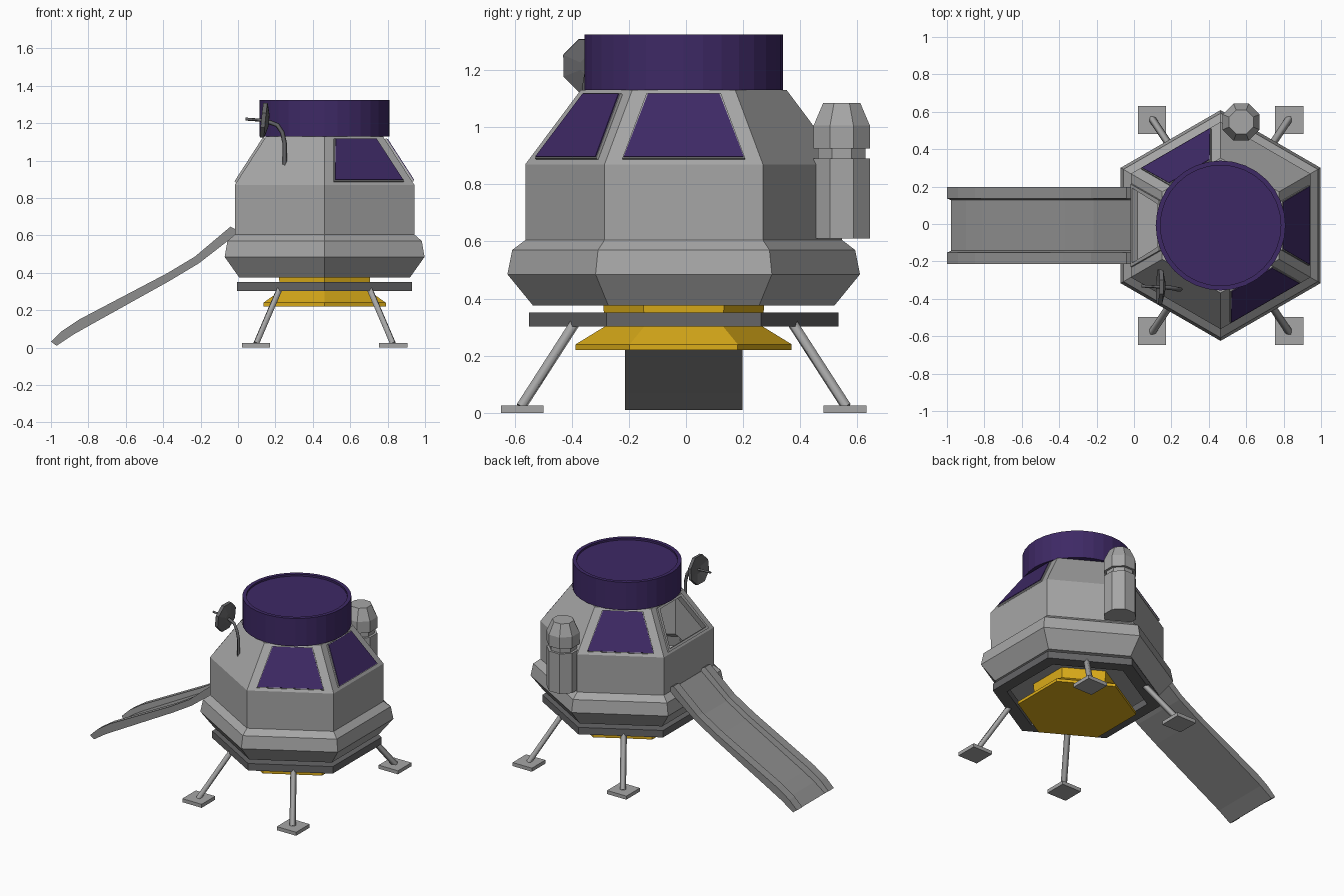
import bpy, bmesh, math
from mathutils import Vector, Matrix

if "Cube" in bpy.data.objects:
    bpy.data.objects.remove(bpy.data.objects["Cube"])

CX, CY = 0.463, -0.008          # axis of the cabin


def material(name, rgb):
    m = bpy.data.materials.new(name)
    m.diffuse_color = (*rgb, 1)
    m.use_nodes = True
    m.node_tree.nodes["Principled BSDF"].inputs["Base Color"].default_value = m.diffuse_color
    return m


LIGHT = material("light_grey", (0.38, 0.38, 0.38))
MID = material("mid_grey", (0.27, 0.27, 0.27))
DARK = material("dark_grey", (0.13, 0.13, 0.135))
PURPLE = material("deep_purple", (0.048, 0.022, 0.13))
GOLD = material("gold", (0.72, 0.42, 0.01))


def finish(name, bm, mat):
    bmesh.ops.remove_doubles(bm, verts=bm.verts, dist=0.0001)
    bmesh.ops.recalc_face_normals(bm, faces=bm.faces)
    me = bpy.data.meshes.new(name)
    bm.to_mesh(me)
    bm.free()
    me.materials.append(mat)
    ob = bpy.data.objects.new(name, me)
    bpy.context.collection.objects.link(ob)
    return ob


def loft(bm, rings, caps=True, loop=False, skip=()):
    """Join equal rings of points with quads."""
    vs = [[bm.verts.new(p) for p in r] for r in rings]
    n = len(vs[0])
    pairs = list(zip(vs, vs[1:])) + ([(vs[-1], vs[0])] if loop else [])
    for i, (a, b) in enumerate(pairs):
        for k in range(n):
            if (i, k) not in skip:
                bm.faces.new((a[k], a[(k + 1) % n], b[(k + 1) % n], b[k]))
    if caps:
        bm.faces.new(vs[0])
        bm.faces.new(vs[-1])


def turned(profile, n, rot):
    return [[Vector((r * math.cos(rot + math.tau * k / n), r * math.sin(rot + math.tau * k / n), z))
             for k in range(n)] for r, z in profile]


def lathe(name, profile, n, mat, rot=0.0, centre=(CX, CY, 0), loop=False, turn=None):
    bm = bmesh.new()
    loft(bm, turned(profile, n, rot), caps=not loop, loop=loop)
    m = Matrix.Translation(centre)
    if turn:
        m = m @ turn
    bm.transform(m)
    return finish(name, bm, mat)


def rod(name, pts, r, mat):
    cu = bpy.data.curves.new(name, 'CURVE')
    cu.dimensions = '3D'
    cu.bevel_depth, cu.bevel_resolution, cu.use_fill_caps = r, 0, True
    sp = cu.splines.new('POLY')
    sp.points.add(len(pts) - 1)
    for p, c in zip(sp.points, pts):
        p.co = (*c, 1)
    tmp = bpy.data.objects.new(name, cu)
    bpy.context.collection.objects.link(tmp)
    bpy.context.view_layer.update()
    me = bpy.data.meshes.new_from_object(tmp.evaluated_get(bpy.context.evaluated_depsgraph_get()))
    bpy.data.objects.remove(tmp)
    me.materials.clear()
    me.materials.append(mat)
    bpy.context.collection.objects.link(bpy.data.objects.new(name, me))


def box(name, centre, size, mat):
    bm = bmesh.new()
    bmesh.ops.create_cube(bm, size=1, matrix=Matrix.Translation(centre) @ Matrix.Diagonal((*size, 1)))
    finish(name, bm, mat)


HEX = math.radians(30)
Z0, Z1, A0, A1 = 0.87, 1.13, 0.48, 0.312    # sloped roof: heights and apothems


def panel(deg, z0, z1, w0, w1, off=0.0):
    """Four corners of a trapezoid lying on a sloped roof face."""
    a = math.radians(deg)
    n = Vector((math.cos(a), math.sin(a), 0))
    t = Vector((-math.sin(a), math.cos(a), 0))
    up = Vector((0, 0, 1))
    slope = (A0 - A1) / (Z1 - Z0)
    out = (n + up * slope).normalized() * off
    def pt(z, w):
        return Vector((CX, CY, z)) + n * (A0 - slope * (z - Z0)) + t * w + out
    return [pt(z0, -w0), pt(z0, w0), pt(z1, w1), pt(z1, -w1)]


# Cabin shell, with a hatch opening in the -x roof face
PROF = [(0.527, 0.375), (0.617, 0.485), (0.6, 0.57), (0.554, 0.605), (A0 / 0.866, Z0), (A1 / 0.866, Z1)]
HATCH = (0.89, 1.11, 0.205, 0.12)
bm = bmesh.new()
rings = [[p + Vector((CX, CY, 0)) for p in r] for r in turned(PROF, 6, HEX)]
loft(bm, rings, skip={(4, 2)})
outer = [rings[4][2], rings[4][3], rings[5][3], rings[5][2]]
inner = panel(180, *HATCH)
if (inner[0] - outer[0]).length > (inner[1] - outer[0]).length:
    inner = [inner[1], inner[0], inner[3], inner[2]]
loft(bm, [outer, inner], caps=False)
cabin = finish("cabin_shell", bm, LIGHT)
sol = cabin.modifiers.new("wall", 'SOLIDIFY')
sol.thickness, sol.offset = 0.02, -1

# Raised frame round the hatch
bm = bmesh.new()
big, small = (0.882, 1.118, 0.222, 0.135), (0.895, 1.105, 0.2, 0.115)
loft(bm, [panel(180, *big, -0.002), panel(180, *big, 0.012),
          panel(180, *small, 0.012), panel(180, *small, -0.025)], caps=False, loop=True)
finish("hatch_frame", bm, LIGHT)

# Windows on three roof faces: a grey backing and a thin purple pane
for i, deg in enumerate((0, 120, 300)):
    for name, dims, lo, hi, mat in (("window_backing", (0.886, 1.114, 0.215, 0.13), -0.002, 0.01, LIGHT),
                                    ("window_pane", (0.89, 1.11, 0.21, 0.125), 0.009, 0.014, PURPLE)):
        bm = bmesh.new()
        loft(bm, [panel(deg, *dims, lo), panel(deg, *dims, hi)])
        finish(f"{name}_{i + 1}", bm, mat)

# Round purple top with a shallow recess
lathe("top_drum", [(0.347, 1.13), (0.347, 1.325), (0.322, 1.325), (0.322, 1.312)], 32, PURPLE)

# Base: gold nozzle and dark hexagonal ring
lathe("gold_nozzle", [(0.378, 0.22), (0.378, 0.24), (0.275, 0.303), (0.282, 0.38)], 6, GOLD, HEX)
lathe("base_ring", [(0.541, 0.303), (0.541, 0.352), (0.45, 0.352), (0.45, 0.303)], 6, DARK, HEX, loop=True)

# Four legs with square feet
for sx in (-1, 1):
    for sy in (-1, 1):
        tag = ("left" if sx < 0 else "right") + ("_front" if sy < 0 else "_back")
        rod("leg_" + tag, [(CX + sx * 0.366, CY + sy * 0.57, 0.02), (CX + sx * 0.24, CY + sy * 0.38, 0.315)],
            0.02, LIGHT)
        box("foot_" + tag, (CX + sx * 0.367, CY + sy * 0.565, 0.0125), (0.15, 0.15, 0.025), LIGHT)

# Slide: a U-shaped section carried along the side profile (bottom x,z / top x,z)
STATIONS = [(-0.97, 0.01, -1.0, 0.032), (-0.88, 0.07, -0.94, 0.09), (-0.8, 0.115, -0.85, 0.15),
            (-0.36, 0.36, -0.38, 0.397), (-0.21, 0.45, -0.23, 0.487), (-0.01, 0.605, -0.04, 0.647),
            (0.0, 0.605, -0.005, 0.628)]
SECTION = [(-0.205, 0), (0.205, 0), (0.205, 1), (0.145, 1), (0.135, 0.3), (-0.135, 0.3), (-0.145, 1), (-0.205, 1)]
bm = bmesh.new()
loft(bm, [[(xb + (xt - xb) * h, CY + y, zb + (zt - zb) * h) for y, h in SECTION]
          for xb, zb, xt, zt in STATIONS])
finish("slide", bm, MID)

# Side tank with a grooved neck and tapered cap
lathe("side_tank", [(0.107, 0.61), (0.107, 0.89), (0.09, 0.89), (0.09, 0.925), (0.107, 0.925),
                    (0.107, 1.005), (0.07, 1.085)], 8, LIGHT, math.radians(22.5), (0.573, 0.545, 0))

# Dish antenna: bent arm, dish facing -x, feed rod
rod("antenna_arm", [(0.25, -0.35, 0.97), (0.25, -0.35, 1.09), (0.237, -0.35, 1.15), (0.21, -0.343, 1.19),
                    (0.15, -0.337, 1.212)], 0.012, DARK)
aim = Vector((-1, 0.03, 0.1)).to_track_quat('Z', 'Y').to_matrix().to_4x4()
lathe("antenna_dish", [(0.035, -0.02), (0.1, -0.004), (0.1, 0.018), (0.03, 0.004)], 8, DARK,
      math.radians(22.5), (0.145, -0.337, 1.215), turn=aim)
rod("antenna_feed", [(0.15, -0.337, 1.214), (0.04, -0.332, 1.222)], 0.008, DARK)
